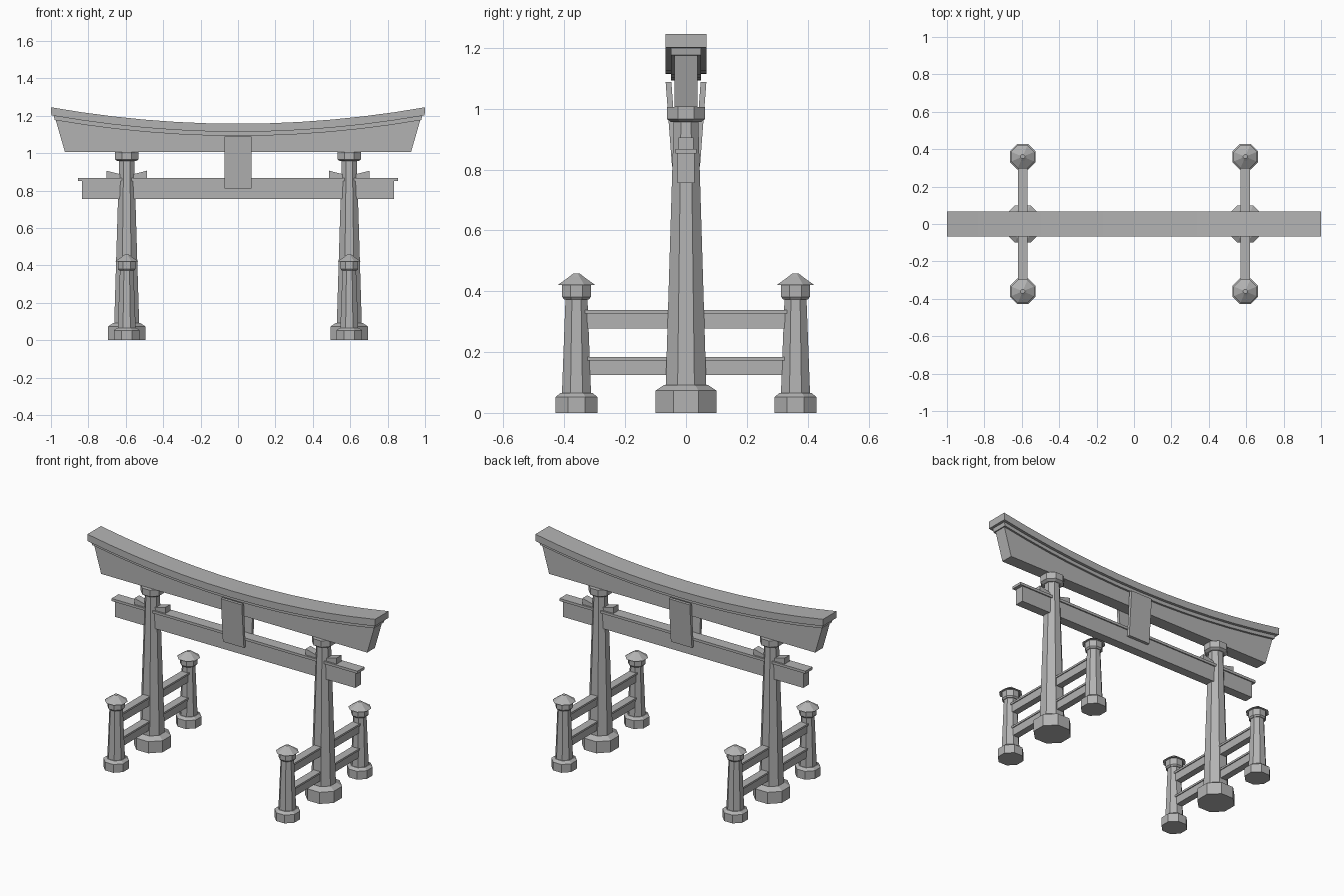
import bpy, bmesh, math

cube = bpy.data.objects.get("Cube")
if cube:
    bpy.data.objects.remove(cube, do_unlink=True)

stone = bpy.data.materials.new("grey_stone")
stone.use_nodes = True
GREY = (0.45, 0.45, 0.45, 1)
stone.diffuse_color = GREY
stone.node_tree.nodes["Principled BSDF"].inputs["Base Color"].default_value = GREY

COLUMN_X, POST_Y = 0.595, 0.36


def loft(name, rings, location=(0, 0, 0)):
    """Skin a solid through rings with equal numbers of points."""
    bm = bmesh.new()
    loops = [[bm.verts.new(p) for p in ring] for ring in rings]
    n = len(loops[0])
    for a, b in zip(loops, loops[1:]):
        for i in range(n):
            j = (i + 1) % n
            bm.faces.new((a[i], a[j], b[j], b[i]))
    bm.faces.new(loops[0][::-1])
    bm.faces.new(loops[-1])
    bmesh.ops.recalc_face_normals(bm, faces=bm.faces)
    mesh = bpy.data.meshes.new(name)
    bm.to_mesh(mesh)
    bm.free()
    mesh.materials.append(stone)
    obj = bpy.data.objects.new(name, mesh)
    obj.location = location
    bpy.context.collection.objects.link(obj)
    return obj


def octagonal(name, profile, location):
    """Eight-sided turned part; the profile gives (half width, height)."""
    rings = []
    for half, z in profile:
        r = half / math.cos(math.pi / 8)
        angles = [(i + 0.5) * math.pi / 4 for i in range(8)]
        rings.append([(r * math.cos(a), r * math.sin(a), z) for a in angles])
    return loft(name, rings, location)


def extrude_y(name, outline, y0, y1):
    """Extrude an (x, z) outline along y."""
    return loft(name, [[(x, y, z) for x, z in outline] for y in (y0, y1)])


def box(name, x0, x1, y0, y1, z0, z1):
    return extrude_y(name, [(x0, z0), (x1, z0), (x1, z1), (x0, z1)], y0, y1)


def sagging_beam(name, half_y, end_bottom, end_top, bottom, top, steps=12):
    """Beam along x; bottom and top are functions of x giving height."""
    rings = []
    for i in range(steps + 1):
        t = 2 * i / steps - 1
        xb, xt = t * end_bottom, t * end_top
        zb, zt = bottom(xb), top(xt)
        rings.append([(xb, -half_y, zb), (xb, half_y, zb),
                      (xt, half_y, zt), (xt, -half_y, zt)])
    return loft(name, rings)


def sag(mid):
    return lambda x: mid + 0.088 * x * x


# Top lintel: straight-bottomed body, moulding strip and roof beam
sagging_beam("lintel_body", 0.038, 0.925, 0.975, lambda x: 1.005, sag(1.094))
sagging_beam("lintel_moulding", 0.05, 0.98, 0.985, sag(1.092), sag(1.116))
sagging_beam("lintel_roof", 0.067, 0.998, 1.0, sag(1.114), sag(1.157))

# Lower tie beam and its thin cap
box("tie_beam", -0.835, 0.835, -0.028, 0.028, 0.755, 0.852)
box("tie_beam_cap", -0.855, 0.855, -0.035, 0.035, 0.852, 0.868)

for sx, side in ((1, "left"), (-1, "right")):
    x = sx * COLUMN_X

    # Main column with plinth and capital
    octagonal(side + "_column_base", [(0.1, 0), (0.1, 0.073), (0.072, 0.092)], (x, 0, 0))
    octagonal(side + "_column", [(0.067, 0.08), (0.04, 0.97)], (x, 0, 0))
    octagonal(side + "_column_capital",
              [(0.05, 0.957), (0.063, 0.966), (0.063, 1.006)], (x, 0, 0))

    # Wedges on the tie beam either side of the column
    for d in (1, -1):
        outline = [(x + d * 0.03, 0.866), (x + d * 0.108, 0.866),
                   (x + d * 0.108, 0.906), (x + d * 0.03, 0.886)]
        extrude_y(side + "_wedge", outline, -0.024, 0.024)

    for sy, end in ((-1, "front"), (1, "back")):
        tag = side + "_" + end
        spot = (x, sy * POST_Y, 0)

        # Short support post with base, collar and cap
        octagonal(tag + "_post_base", [(0.069, 0), (0.069, 0.052), (0.052, 0.066)], spot)
        octagonal(tag + "_post", [(0.048, 0.06), (0.036, 0.38)], spot)
        octagonal(tag + "_post_collar", [(0.04, 0.372), (0.047, 0.381), (0.047, 0.422)], spot)
        octagonal(tag + "_post_cap",
                  [(0.062, 0.42), (0.022, 0.449), (0.011, 0.458)], spot)

        # Two rails joining the post to the column
        y0, y1 = sorted((sy * 0.04, sy * 0.345))
        for top in (0.184, 0.338):
            box(tag + "_rail", x - 0.02, x + 0.02, y0, y1, top - 0.06, top - 0.012)
            box(tag + "_rail_cap", x - 0.025, x + 0.025, y0, y1, top - 0.012, top)

# Tilted plaques on the front and back
for sy, end in ((-1, "front"), (1, "back")):
    rings = []
    for z, inner, outer in ((0.81, 0.028, 0.046), (1.088, 0.048, 0.067)):
        rings.append([(-0.073, sy * inner, z), (0.073, sy * inner, z),
                      (0.073, sy * outer, z), (-0.073, sy * outer, z)])
    loft(end + "_plaque", rings)
